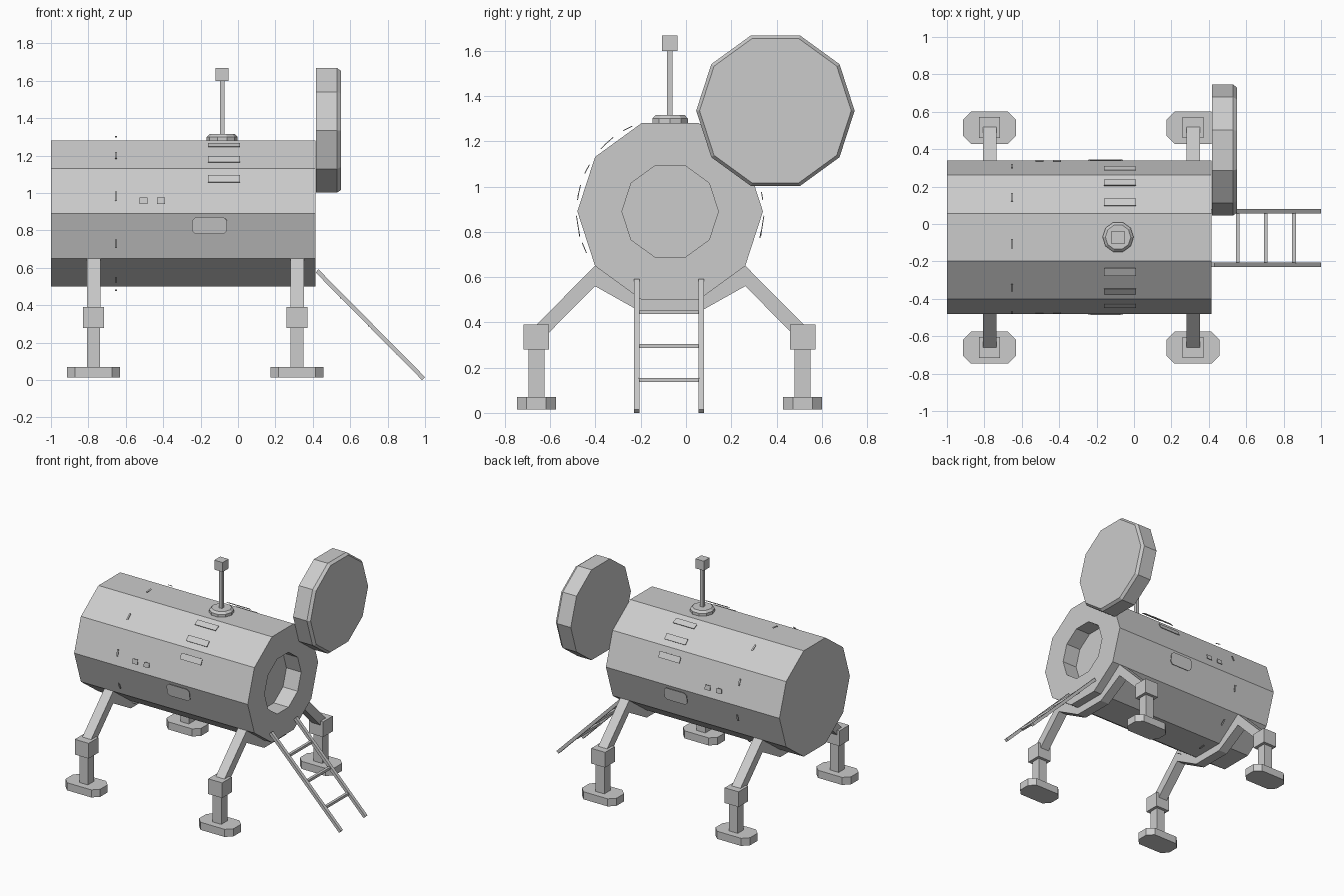
import bpy, bmesh
from math import sin, cos, radians, tau
from mathutils import Vector

cube = bpy.data.objects.get("Cube")
if cube:
    bpy.data.objects.remove(cube, do_unlink=True)

GREY = (0.6, 0.6, 0.6, 1)
metal = bpy.data.materials.new("grey metal")
metal.use_nodes = True
metal.diffuse_color = GREY
metal.node_tree.nodes["Principled BSDF"].inputs["Base Color"].default_value = GREY

CY, CZ, R = -0.07, 0.89, 0.41     # hull axis and radius


def finish(name, bm):
    bmesh.ops.recalc_face_normals(bm, faces=bm.faces)
    mesh = bpy.data.meshes.new(name)
    bm.to_mesh(mesh)
    bm.free()
    mesh.materials.append(metal)
    obj = bpy.data.objects.new(name, mesh)
    bpy.context.collection.objects.link(obj)
    return obj


def extrude(name, points, vec):
    """Closed solid from a flat outline pushed along vec."""
    bm = bmesh.new()
    face = bm.faces.new([bm.verts.new(p) for p in points])
    res = bmesh.ops.extrude_face_region(bm, geom=[face], use_keep_orig=True)
    verts = [g for g in res["geom"] if isinstance(g, bmesh.types.BMVert)]
    bmesh.ops.translate(bm, verts=verts, vec=vec)
    return finish(name, bm)


def turned(name, profile, axis, centre, sides=10):
    """Capped rings of (position along axis, radius) around x or z."""
    bm = bmesh.new()
    rings = []
    for pos, r in profile:
        ring = []
        for i in range(sides):
            a, b = r * cos(tau * i / sides), r * sin(tau * i / sides)
            p = (pos, a, b) if axis == "x" else (a, b, pos)
            ring.append(bm.verts.new(Vector(p) + Vector(centre)))
        rings.append(ring)
    for lo, hi in zip(rings, rings[1:]):
        for i in range(sides):
            j = (i + 1) % sides
            bm.faces.new((lo[i], lo[j], hi[j], hi[i]))
    bm.faces.new(rings[0])
    bm.faces.new(rings[-1])
    return finish(name, bm)


def box(name, centre, size):
    bm = bmesh.new()
    bmesh.ops.create_cube(bm, size=1)
    bmesh.ops.scale(bm, verts=bm.verts, vec=size)
    bmesh.ops.translate(bm, verts=bm.verts, vec=centre)
    return finish(name, bm)


def clipped(w, h, c):
    """Rectangle outline with cut corners."""
    w, h = w / 2, h / 2
    return [(w, h - c), (w - c, h), (c - w, h), (-w, h - c),
            (-w, c - h), (c - w, -h), (w - c, -h), (w, c - h)]


def plate(name, x, side, degrees, w, h, cut=0.002):
    """Thin plate tangent to the hull circle."""
    a = radians(degrees)
    out = Vector((0, side * cos(a), sin(a)))
    up = Vector((0, -side * sin(a), cos(a)))
    mid = Vector((x, CY, CZ)) + out * R
    pts = [mid + Vector((u, 0, 0)) + up * v for u, v in clipped(w, h, cut)]
    extrude(name, pts, out * 0.004)


# Hull with a recessed round doorway
turned("hull", [(-1, R), (0.415, R), (0.415, 0.213), (0.295, 0.213)], "x", (0, CY, CZ))

# Open round door, hinged aside
turned("door", [(0.418, 0.35), (0.53, 0.35), (0.55, 0.335)], "x", (0, 0.395, 1.335))

# Antenna
ANT = -0.085
turned("antenna_base", [(1.27, 0.083), (1.3, 0.083), (1.315, 0.068)], "z", (ANT, CY, 0))
box("antenna_mast", (ANT, CY - 0.002, 1.455), (0.025, 0.025, 0.3))
box("antenna_head", (ANT, CY - 0.002, 1.633), (0.068, 0.068, 0.07))

# Leg cradles wrapping under the hull, with knees, posts and feet
half = [(0.127, 0.5), (0.332, 0.65), (0.6, 0.38), (0.555, 0.335), (0.332, 0.56), (0.127, 0.445)]
outline = half + [(-y, z) for y, z in reversed(half)]
for end, x in (("rear", -0.772), ("front", 0.316)):
    extrude(end + "_cradle", [(x - 0.036, CY + y, z) for y, z in outline], (0.072, 0, 0))
    for name, s in (("right", -1), ("left", 1)):
        y = CY - 0.003 + s * 0.588
        tag = end + "_" + name
        box(tag + "_knee", (x, y, 0.335), (0.113, 0.113, 0.112))
        box(tag + "_post", (x, y, 0.175), (0.07, 0.07, 0.23))
        extrude(tag + "_foot", [(x + u, y + v, 0.015) for u, v in clipped(0.283, 0.172, 0.043)],
                (0, 0, 0.056))

# Ladder
for name, y in (("right", -0.229), ("left", 0.056)):
    extrude(name + "_ladder_rail",
            [(0.415, y, 0.575), (0.43, y, 0.592), (1, y, 0.016), (0.984, y, 0)], (0, 0.024, 0))
for i in range(3):
    z = 0.145 + 0.15 * i
    box("ladder_rung", (1 - z, -0.075, z), (0.02, 0.27, 0.018))

# Hull fittings on both sides
for side in (-1, 1):
    for a in (27, 45, 63):
        plate("vent_plate", -0.075, side, a, 0.172, 0.044)
    plate("side_hatch", -0.152, side, -9, 0.186, 0.092, 0.018)
    for x in (-0.505, -0.412):
        plate("small_port", x, side, 9.5, 0.044, 0.035)

# Ring of narrow marker plates
for i in range(10):
    plate("marker_plate", -0.652, -1, 13 + 36 * i, 0.012, 0.05)
